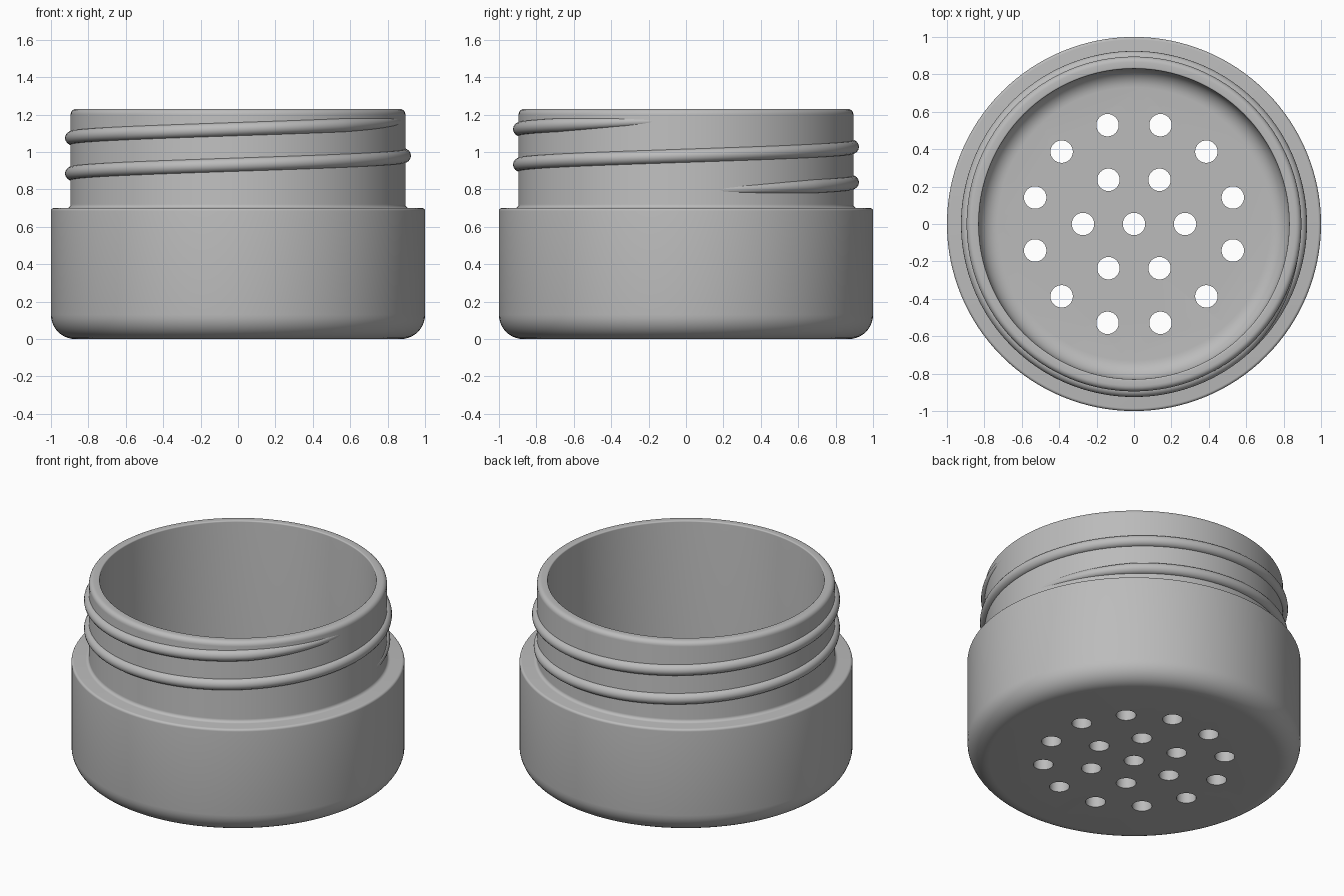
import bpy
import bmesh
from math import cos, sin, pi, radians
from mathutils import Vector

if "Cube" in bpy.data.objects:
    bpy.data.objects.remove(bpy.data.objects["Cube"])

GREY = (0.5, 0.5, 0.5, 1)
mat = bpy.data.materials.new("plain grey")
mat.use_nodes = True
mat.diffuse_color = GREY
mat.node_tree.nodes["Principled BSDF"].inputs["Base Color"].default_value = GREY


def finish(name, bm):
    bmesh.ops.recalc_face_normals(bm, faces=bm.faces)
    mesh = bpy.data.meshes.new(name)
    bm.to_mesh(mesh)
    bm.free()
    mesh.materials.append(mat)
    obj = bpy.data.objects.new(name, mesh)
    bpy.context.collection.objects.link(obj)
    return obj


def activate(obj):
    bpy.ops.object.select_all(action='DESELECT')
    obj.select_set(True)
    bpy.context.view_layer.objects.active = obj


def arc(r, z, radius, start, end, steps=5):
    """Fillet points in the radius/height plane, angles in degrees."""
    angles = [radians(start + (end - start) * i / steps) for i in range(steps + 1)]
    return [(r + radius * cos(a), z + radius * sin(a)) for a in angles]


# Jar: one lathed wall with filleted corners, closed by two flat floor discs
FLOOR, TOP, SHOULDER = 0.1, 1.23, 0.70
profile = (arc(0.87, 0.13, 0.13, -90, 0, 10)            # outer bottom edge
           + arc(0.985, SHOULDER - 0.015, 0.015, 0, 90)  # shoulder edge
           + arc(0.915, SHOULDER + 0.02, 0.02, -90, -180)  # neck root
           + arc(0.865, TOP - 0.03, 0.03, 0, 90)        # lip outside
           + arc(0.838, TOP - 0.008, 0.008, 90, 180)    # lip inside
           + arc(0.73, FLOOR + 0.1, 0.1, 0, -90, 8))    # inner bottom corner
bm = bmesh.new()
verts = [bm.verts.new((r, 0, z)) for r, z in profile]
edges = [bm.edges.new(pair) for pair in zip(verts, verts[1:])]
bmesh.ops.spin(bm, geom=verts + edges, cent=(0, 0, 0), axis=(0, 0, 1),
               angle=2 * pi, steps=128)
bmesh.ops.remove_doubles(bm, verts=bm.verts, dist=0.0002)
bmesh.ops.holes_fill(bm, edges=[e for e in bm.edges if e.is_boundary], sides=0)
jar = finish("jar_body", bm)

# Drain holes: a centre hole and two rings, cut through the floor
spots = [Vector((0, 0, 0))]
for count, ring, offset in ((6, 0.273, 0), (12, 0.547, 15)):
    for i in range(count):
        a = radians(offset + 360 * i / count)
        spots.append(Vector((ring * cos(a), ring * sin(a), 0)))
bm = bmesh.new()
for spot in spots:
    made = bmesh.ops.create_cone(bm, cap_ends=True, segments=32,
                                 radius1=0.06, radius2=0.06, depth=0.5)
    bmesh.ops.translate(bm, verts=made["verts"], vec=spot)
cutter = finish("hole_cutter", bm)
cutter.hide_render = True
cut = jar.modifiers.new("drain holes", 'BOOLEAN')
cut.operation = 'DIFFERENCE'
cut.solver = 'EXACT'
cut.object = cutter
activate(jar)
bpy.ops.object.modifier_apply(modifier=cut.name)
bpy.data.objects.remove(cutter)

# Screw thread: a round bead swept up the neck, sinking into it at both ends
START, END, FADE, PITCH = 5, 715, 45, 0.19
SIDES, STEP = 16, 2.5
bm = bmesh.new()
rings = []
for i in range(int((END - START) / STEP) + 1):
    deg = START + i * STEP
    t = min(1, (deg - START) / FADE, (END - deg) / FADE)
    bead = 0.02 + 0.017 * t
    centre = 0.87 + 0.018 * t
    height = 0.79 + PITCH * deg / 360
    a = radians(deg)
    ring = []
    for k in range(SIDES):
        b = 2 * pi * k / SIDES
        r = centre + bead * cos(b)
        ring.append(bm.verts.new((r * cos(a), r * sin(a), height + bead * sin(b))))
    rings.append(ring)
for low, high in zip(rings, rings[1:]):
    for k in range(SIDES):
        n = (k + 1) % SIDES
        bm.faces.new((low[k], low[n], high[n], high[k]))
bm.faces.new(rings[0])
bm.faces.new(rings[-1])
thread = finish("screw_thread", bm)

for obj in (jar, thread):
    activate(obj)
    bpy.ops.object.shade_smooth_by_angle(angle=radians(35))
